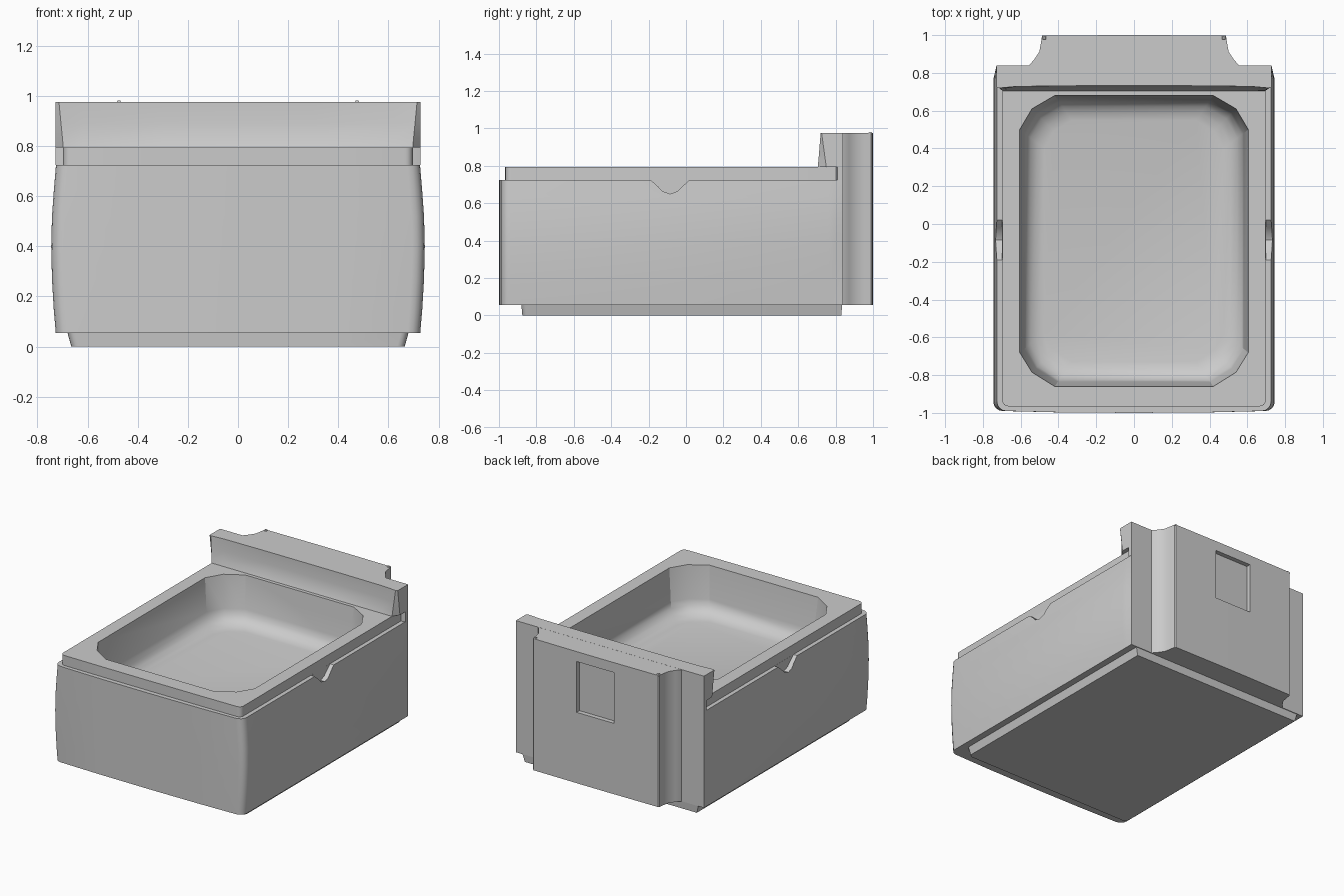
import bpy, bmesh
from math import sin, cos, pi

if "Cube" in bpy.data.objects:
    bpy.data.objects.remove(bpy.data.objects["Cube"])


def loft(name, rings, smooth=True):
    """Closed solid skinned through rings of equal point count, bottom to top."""
    bm = bmesh.new()
    vs = [[bm.verts.new(p) for p in r] for r in rings]
    n = len(vs[0])
    for a, b in zip(vs, vs[1:]):
        for i in range(n):
            j = (i + 1) % n
            bm.faces.new((a[i], a[j], b[j], b[i]))
    bm.faces.new(vs[0][::-1])
    bm.faces.new(vs[-1])
    bmesh.ops.recalc_face_normals(bm, faces=bm.faces)
    me = bpy.data.meshes.new(name)
    bm.to_mesh(me)
    bm.free()
    ob = bpy.data.objects.new(name, me)
    bpy.context.collection.objects.link(ob)
    if smooth:
        activate(ob)
        bpy.ops.object.shade_smooth_by_angle(angle=pi / 6)
    return ob


def activate(ob):
    bpy.ops.object.select_all(action='DESELECT')
    ob.select_set(True)
    bpy.context.view_layer.objects.active = ob


def mirror(half, z):
    """Right-hand half outline (front to back) to a full ring at height z."""
    return [(x, y, z) for x, y in half] + [(-x, y, z) for x, y in reversed(half)]


def cut(ob, cutter):
    m = ob.modifiers.new('cut', 'BOOLEAN')
    m.operation, m.object, m.solver = 'DIFFERENCE', cutter, 'EXACT'
    activate(ob)
    bpy.ops.object.modifier_apply(modifier=m.name)
    bpy.data.objects.remove(cutter)


def outline(w, front, back, r, crown=0.0, taper=None):
    """Half outline with a rounded front corner and optionally narrowed back."""
    f = front + crown
    pts = [(0.001, front), (w * 0.55, front + crown * 0.3)]
    pts += [(w - r + r * sin(a), f + r - r * cos(a)) for a in [i * pi / 8 for i in range(5)]]
    bw = taper or w
    return pts + [(w, back - 0.075), ((w + bw) / 2, back - 0.04), (bw, back)]


# Body: inset base, bulging shell, stepped upper lip
rings = [mirror(outline(0.665, -0.875, 0.83, 0.03), 0.0),
         mirror(outline(0.68, -0.88, 0.835, 0.03), 0.055)]
for z, w in [(0.055, 0.727), (0.15, 0.735), (0.27, 0.742), (0.40, 0.745),
             (0.52, 0.742), (0.63, 0.734), (0.725, 0.726)]:
    rings.append(mirror(outline(w, -1.0, 0.84, 0.05, 0.01, min(w, 0.728)), z))
for z in (0.725, 0.795):
    rings.append(mirror(outline(0.697, -0.968, 0.825, 0.03, 0.003), z))
body = loft('body', rings)

# Basin with angled corners and a rounded floor edge
half = [(0.42, -0.86), (0.54, -0.785), (0.605, -0.68),
        (0.605, 0.50), (0.54, 0.61), (0.42, 0.68)]
rings = []
for z, d in [(0.47, 0.13), (0.478, 0.095), (0.498, 0.058), (0.53, 0.033),
             (0.57, 0.024), (0.795, 0.0), (0.85, -0.006)]:
    sx, sy = 1 - d / 0.605, 1 - d / 0.77
    rings.append(mirror([(x * sx, -0.09 + (y + 0.09) * sy) for x, y in half], z))
cut(body, loft('basin_cutter', rings))

# Finger notches in the shell on both sides
notch = [(-0.19, 0.725), (-0.15, 0.69), (-0.125, 0.664), (-0.085, 0.65),
         (-0.045, 0.664), (-0.02, 0.69), (0.02, 0.725), (0.02, 0.74), (-0.19, 0.74)]
for s in (1, -1):
    cut(body, loft('notch_cutter', [[(s * x, y, z) for y, z in notch] for x in (0.6975, 0.8)]))
activate(body)
bpy.ops.object.shade_smooth_by_angle(angle=pi / 6)

# Raised back bar with scooped front and tapered ends
rings = []
for z, yf, xf, scoop, ys, xs in [(0.725, 0.80, 0.69, 0, 0.81, 0.727),
                                 (0.795, 0.80, 0.69, 0, 0.81, 0.727),
                                 (0.795, 0.705, 0.697, 0.0, 0.75, 0.727),
                                 (0.83, 0.708, 0.70, 0.012, 0.745, 0.727),
                                 (0.89, 0.713, 0.706, 0.018, 0.737, 0.727),
                                 (0.975, 0.72, 0.714, 0.012, 0.725, 0.727)]:
    rings.append(mirror([(0.3, yf + scoop), (0.62, yf + scoop * 0.7), (xf, yf),
                         (xs, ys), (0.727, 0.84)], z))
loft('back_bar', rings)

# Rear housing with concave flared sides
half = [(0.56, 0.82), (0.555, 0.84), (0.528, 0.872), (0.502, 0.91),
        (0.494, 0.95), (0.488, 0.99), (0.48, 0.997), (0.1, 1.0)]
rear = loft('rear_housing', [mirror(half, z) for z in (0.055, 0.9745)])
win = [(0.145, 0.968), (0.145, 1.1)]
cut(rear, loft('window_cutter', [mirror(win, z) for z in (0.55, 0.905)], False))

# Small nubs on the top of the housing
for s in (1, -1):
    loft('top_nub', [[(s * 0.475 + a * w, 0.985 + b * w, z) for a, b in
                      ((-1, -1), (1, -1), (1, 1), (-1, 1))]
                     for z, w in ((0.97, 0.012), (0.981, 0.006))], False)
